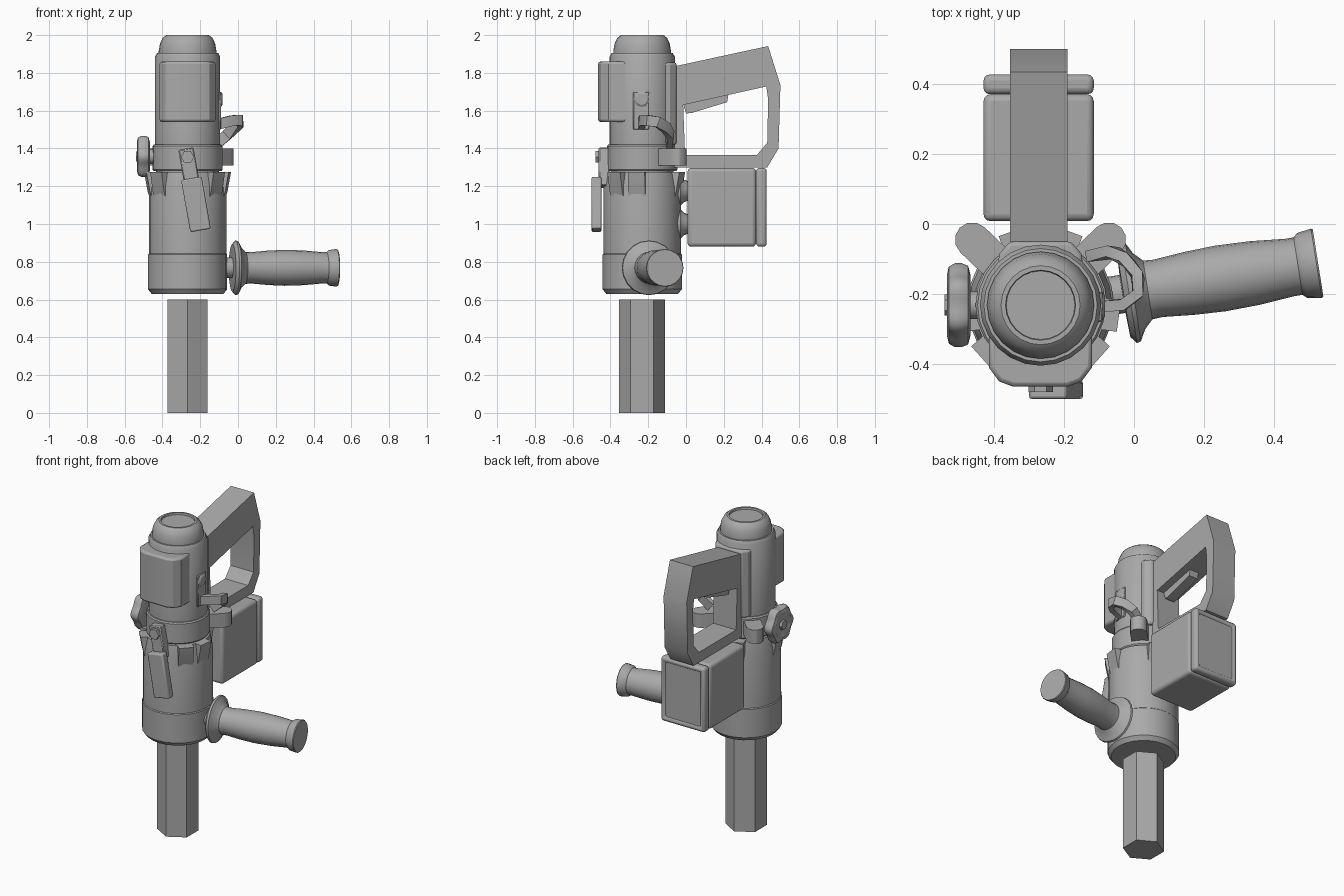
import bpy, bmesh, math
from mathutils import Matrix, Vector

if "Cube" in bpy.data.objects:
    bpy.data.objects.remove(bpy.data.objects["Cube"])

CX, CY = -0.267, -0.232            # main axis of the tool
grey = bpy.data.materials.new("tool_grey")
grey.diffuse_color = (0.4, 0.4, 0.4, 1)
grey.use_nodes = True
grey.node_tree.nodes["Principled BSDF"].inputs["Base Color"].default_value = grey.diffuse_color


def finish(name, bm, matrix=None, bevel=0, segs=2, angle=35):
    """Turn a bmesh into a named, smoothed object."""
    bmesh.ops.recalc_face_normals(bm, faces=bm.faces)
    me = bpy.data.meshes.new(name)
    bm.to_mesh(me)
    bm.free()
    if matrix:
        me.transform(matrix)
    ob = bpy.data.objects.new(name, me)
    bpy.context.collection.objects.link(ob)
    me.materials.append(grey)
    if bevel:
        m = ob.modifiers.new("bevel", 'BEVEL')
        m.width, m.segments, m.limit_method = bevel, segs, 'ANGLE'
        m.angle_limit = math.radians(40)
    bpy.ops.object.select_all(action='DESELECT')
    ob.select_set(True)
    bpy.context.view_layer.objects.active = ob
    bpy.ops.object.shade_smooth_by_angle(angle=math.radians(angle))
    return ob


def lathe(name, profile, matrix, n=24, lobes=None):
    """Revolve (radius, height) points around local z; closed at both ends."""
    bm = bmesh.new()
    rings = []
    for r, h in profile:
        ring = []
        for i in range(n):
            a = 2 * math.pi * i / n
            k = r * (1 + (lobes[1] * math.cos(lobes[0] * a) if lobes else 0))
            ring.append(bm.verts.new((k * math.cos(a), k * math.sin(a), h)))
        rings.append(ring)
    for a, b in zip(rings, rings[1:]):
        for i in range(n):
            j = (i + 1) % n
            bm.faces.new((a[i], a[j], b[j], b[i]))
    bm.faces.new(rings[0])
    bm.faces.new(rings[-1])
    return finish(name, bm, matrix)


def prism(name, outline, lo, hi, axes="xyz", matrix=None, bevel=0, segs=2, hole=None):
    """Extrude a 2D outline (first two axes) along the third axis.
    A hole outline with the same point count makes a closed frame."""
    bm = bmesh.new()
    idx = ["xyz".index(c) for c in axes]

    def ring(pts, h):
        out = []
        for p in pts:
            co = [0, 0, 0]
            co[idx[0]], co[idx[1]], co[idx[2]] = p[0], p[1], h
            out.append(bm.verts.new(co))
        return out
    a, b = ring(outline, lo), ring(outline, hi)
    n = len(outline)
    bands = [(a, b)]
    if hole:
        c, d = ring(hole, lo), ring(hole, hi)
        bands += [(b, d), (d, c), (c, a)]
    else:
        bm.faces.new(a)
        bm.faces.new(b)
    for p, q in bands:
        for i in range(n):
            j = (i + 1) % n
            bm.faces.new((p[i], p[j], q[j], q[i]))
    return finish(name, bm, matrix, bevel, segs, 30)


def box(name, x, y, z, bevel=0, segs=2, matrix=None):
    o = [(x[0], y[0]), (x[1], y[0]), (x[1], y[1]), (x[0], y[1])]
    return prism(name, o, z[0], z[1], "xyz", matrix, bevel, segs)


def aim(pos, direction):
    """Place local z along a direction."""
    q = Vector(direction).to_track_quat('Z', 'Y')
    return Matrix.Translation(pos) @ q.to_matrix().to_4x4()


axis = Matrix.Translation((CX, CY, 0))

# Hexagonal chisel shank, corners towards front and back
lathe("hex_shank", [(0.122, 0), (0.122, 0.6)], axis @ Matrix.Rotation(math.pi / 2, 4, 'Z'), 6)

# Lower housing with its bottom band
lathe("lower_housing", [(0.17, 0.82), (0.205, 0.82), (0.205, 1.19), (0.19, 1.275), (0.15, 1.275)], axis)
lathe("bottom_band", [(0.15, 0.63), (0.19, 0.63), (0.21, 0.655), (0.21, 0.838), (0.203, 0.845), (0.15, 0.845)], axis)

# Flared petals around the top of the lower housing
for deg in (-42, -138, -8, 188, 70, 110):
    side = [(0.15, 1.275), (0.226, 1.275), (0.207, 1.17), (0.19, 1.12)]
    prism("housing_petal", side, -0.045, 0.045, "xzy",
          axis @ Matrix.Rotation(math.radians(deg), 4, 'Z'))

# Clamp collar, upper barrel and domed cap with a recessed disc
lathe("clamp_collar", [(0.16, 1.28), (0.18, 1.28), (0.186, 1.288), (0.186, 1.412), (0.18, 1.42), (0.16, 1.42)], axis)
lathe("upper_barrel", [(0.165, 1.25), (0.173, 1.42), (0.173, 1.885), (0.162, 1.905), (0.14, 1.905)], axis)
lathe("domed_cap", [(0.153, 1.89), (0.153, 1.915), (0.146, 1.955), (0.132, 1.985), (0.113, 2.0),
                    (0.1, 2.0), (0.098, 1.988)], axis)

# Front pad and rear pad on the barrel
prism("front_pad", [(-0.415, -0.3), (-0.415, -0.41), (-0.385, -0.45), (-0.345, -0.465),
                    (-0.19, -0.465), (-0.15, -0.45), (-0.12, -0.41), (-0.12, -0.3)],
      1.54, 1.86, bevel=0.012)
prism("rear_pad", [(-0.395, -0.17), (-0.385, -0.085), (-0.355, -0.05),
                   (-0.18, -0.05), (-0.15, -0.085), (-0.14, -0.17)],
      1.42, 1.855, bevel=0.012)

# Rear D-shaped grip as a closed frame, with trigger
prism("rear_grip",
      [(-0.06, 1.835), (0.435, 1.942), (0.50, 1.735), (0.49, 1.40), (0.43, 1.30), (-0.06, 1.30)],
      -0.355, -0.19, "yzx",
      hole=[(-0.015, 1.63), (0.425, 1.728), (0.435, 1.66), (0.43, 1.43), (0.375, 1.365), (-0.005, 1.365)])
prism("trigger", [(-0.018, 1.64), (0.0, 1.585), (0.03, 1.588), (0.218, 1.645), (0.225, 1.69)],
      -0.305, -0.24, "yzx")

# Rear power pack with end cap and mounting knobs
box("power_pack", (-0.43, -0.115), (0.008, 0.371), (0.88, 1.297), 0.02, 3)
sq = [(-0.43, 0.88), (-0.115, 0.88), (-0.115, 1.297), (-0.43, 1.297)]
inner = [(-0.395, 0.915), (-0.15, 0.915), (-0.15, 1.262), (-0.395, 1.262)]
prism("pack_end_rim", sq, 0.371, 0.427, "xzy", None, 0.02, 3, inner)
box("pack_end_panel", (-0.40, -0.145), (0.36, 0.418), (0.91, 1.267))
for z in (1.175, 1.0):
    lathe("pack_mount", [(0.05, -0.08), (0.078, -0.06), (0.078, -0.03), (0.06, -0.012), (0.05, 0.015)],
          aim((CX, 0, z), (0, 1, 0)), 16)

# Auxiliary side grip with flange and flared end
turn = math.radians(9)
lathe("side_grip", [(0.055, 0.17), (0.055, 0.237), (0.125, 0.24), (0.145, 0.256), (0.142, 0.268),
                    (0.11, 0.285), (0.085, 0.31), (0.083, 0.34), (0.091, 0.43), (0.095, 0.52),
                    (0.092, 0.62), (0.083, 0.72), (0.083, 0.745), (0.094, 0.757), (0.1, 0.798), (0.097, 0.803)],
      aim((CX, CY - 0.005, 0.768), (math.cos(turn), math.sin(turn), 0)), 20)

# Lobed clamp knob on the left, its stem and bolt
left = aim((CX, CY, 1.358), (-1, 0, 0))
lathe("clamp_knob", [(0.08, 0.2), (0.105, 0.207), (0.112, 0.225), (0.112, 0.245), (0.103, 0.262), (0.08, 0.268),
                     (0.05, 0.258)], left, 36, (6, 0.07))
lathe("knob_stem", [(0.04, 0.15), (0.04, 0.22)], left, 12)
lathe("knob_bolt", [(0.03, 0.25), (0.03, 0.274)], left, 6)

# Rounded clamp lugs reaching out behind the collar
for s in (-1, 1):
    ang = math.atan2(0.187, s * 0.195)
    lug = [(0.1, -0.05), (0.27, -0.05)]
    lug += [(0.27 + 0.05 * math.cos(a), 0.05 * math.sin(a))
            for a in (math.radians(d) for d in (-60, -30, 0, 30, 60))]
    lug += [(0.27, 0.05), (0.1, 0.05)]
    prism("clamp_lug", lug, 1.31, 1.40, "xyz", axis @ Matrix.Rotation(ang, 4, 'Z'))

# Front latch: tilted arm, handle and bolt
tilt = Matrix.Translation((CX, 0, 1.355)) @ Matrix.Rotation(math.radians(-10), 4, 'Y')
box("latch_arm", (-0.042, 0.04), (-0.462, -0.405), (-0.16, 0.045), 0.006, 1, tilt)
box("latch_handle", (-0.055, 0.055), (-0.5, -0.448), (-0.395, -0.115), 0.008, 2, tilt)
lathe("latch_bolt", [(0.035, 0), (0.035, 0.05)], aim((CX, -0.43, 1.355), (0, -1, 0)), 6)

# Right side plate, bolt and hooked lever
box("side_plate", (-0.13, -0.09), (-0.28, -0.195), (1.50, 1.70), 0.004, 1)
lathe("side_bolt", [(0.04, 0), (0.04, 0.025), (0.03, 0.032)], aim((-0.115, -0.235, 1.66), (1, 0, 0)), 12)
path = [(-0.10, -0.237, 1.53), (-0.03, -0.23, 1.548), (0.01, -0.20, 1.548), (0.012, -0.15, 1.54),
        (-0.02, -0.105, 1.51), (-0.06, -0.08, 1.47), (-0.12, -0.09, 1.42)]
bm = bmesh.new()
prev = None
for i, p in enumerate(path):
    d = Vector(path[min(i + 1, len(path) - 1)]) - Vector(path[max(i - 1, 0)])
    u = Vector((-d.y, d.x, 0)).normalized()
    w = d.cross(u).normalized()
    ring = [bm.verts.new(Vector(p) + u * 0.016 * a + w * 0.028 * b)
            for a, b in ((-1, -1), (1, -1), (1, 1), (-1, 1))]
    if prev:
        for k in range(4):
            bm.faces.new((prev[k], prev[(k + 1) % 4], ring[(k + 1) % 4], ring[k]))
    else:
        bm.faces.new(ring)
    prev = ring
bm.faces.new(prev)
finish("hooked_lever", bm)
